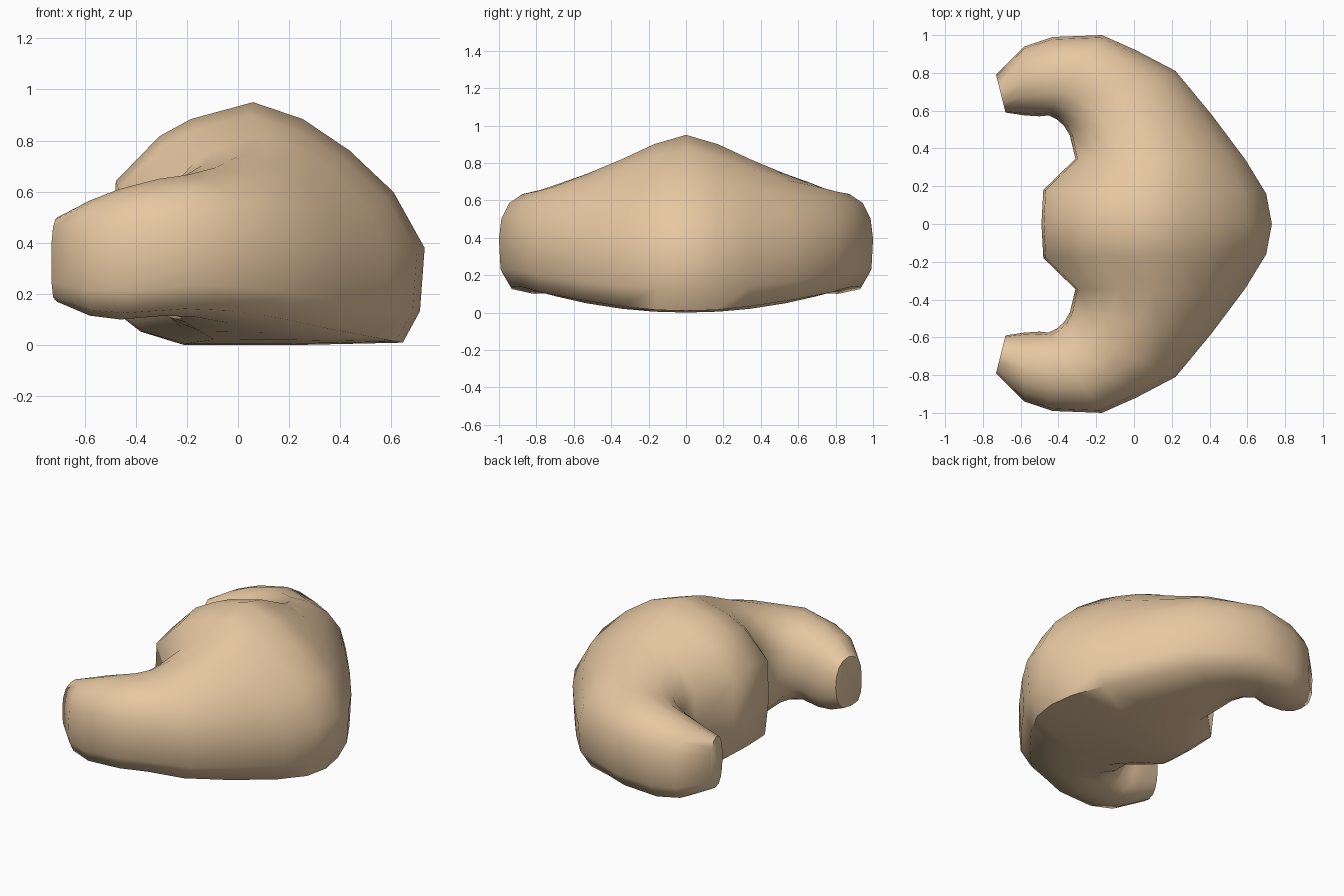
import bpy, bmesh, math

if "Cube" in bpy.data.objects:
    bpy.data.objects.remove(bpy.data.objects["Cube"])

# cross-section of the fat middle: (inner -> outer, bottom -> top), both 0..1
PROFILE = [(1, .40), (.90, .63), (.76, .80), (.61, .93), (.45, 1), (.25, .93), (.15, .86),
           (.01, .675), (0, .40), (.025, .12), (.09, .055), (.23, 0), (.58, 0), (.93, .01), (.985, .14)]
# rounder cross-section of the arms
ROUND = [(1, .52), (.97, .72), (.87, .88), (.70, .97), (.50, 1), (.28, .95), (.13, .85),
         (.03, .68), (0, .46), (.04, .25), (.14, .10), (.30, .01), (.58, 0), (.86, .05), (.98, .22)]

# stations from middle to tip: inner x, y, outer x, y, bottom, top, roundness
STATIONS = [
    (-.49, 0, .73, 0, 0, .95, 0),
    (-.48, .18, .70, .16, .005, .90, 0),
    (-.31, .345, .59, .34, .02, .82, .15),
    (-.34, .47, .41, .58, .05, .745, .4),
    (-.37, .52, .22, .81, .085, .695, .7),
    (-.41, .555, .01, .92, .11, .665, .9),
    (-.45, .575, -.17, 1.0, .115, .65, 1),
    (-.50, .57, -.43, .99, .10, .61, 1),
    (-.58, .575, -.58, .94, .115, .565, 1),
    (-.68, .59, -.73, .79, .17, .50, 1),
]


def ring(bm, station, side):
    ix, iy, ox, oy, low, top, r = station
    verts = []
    for (u0, v0), (u1, v1) in zip(PROFILE, ROUND):
        u, v = u0 + (u1 - u0) * r, v0 + (v1 - v0) * r
        verts.append(bm.verts.new((ix + (ox - ix) * u, side * (iy + (oy - iy) * u),
                                   low + (top - low) * v)))
    return verts


# crescent roll: rings lofted from one tip, through the middle, to the other
bm = bmesh.new()
rings = [ring(bm, s, -1) for s in reversed(STATIONS[1:])]
rings += [ring(bm, s, 1) for s in STATIONS]
n = len(PROFILE)
for a, b in zip(rings, rings[1:]):
    for i in range(n):
        j = (i + 1) % n
        bm.faces.new((a[i], a[j], b[j], b[i]))
bm.faces.new(rings[0])
bm.faces.new(rings[-1])
bmesh.ops.recalc_face_normals(bm, faces=bm.faces)

mesh = bpy.data.meshes.new("crescent_roll")
bm.to_mesh(mesh)
bm.free()
roll = bpy.data.objects.new("crescent_roll", mesh)
bpy.context.collection.objects.link(roll)

# baked crust colour
crust = bpy.data.materials.new("crust")
crust.diffuse_color = (.80, .58, .36, 1)
crust.use_nodes = True
crust.node_tree.nodes["Principled BSDF"].inputs["Base Color"].default_value = crust.diffuse_color
mesh.materials.append(crust)

bpy.context.view_layer.objects.active = roll
roll.select_set(True)
bpy.ops.object.shade_smooth_by_angle(angle=math.radians(60))
